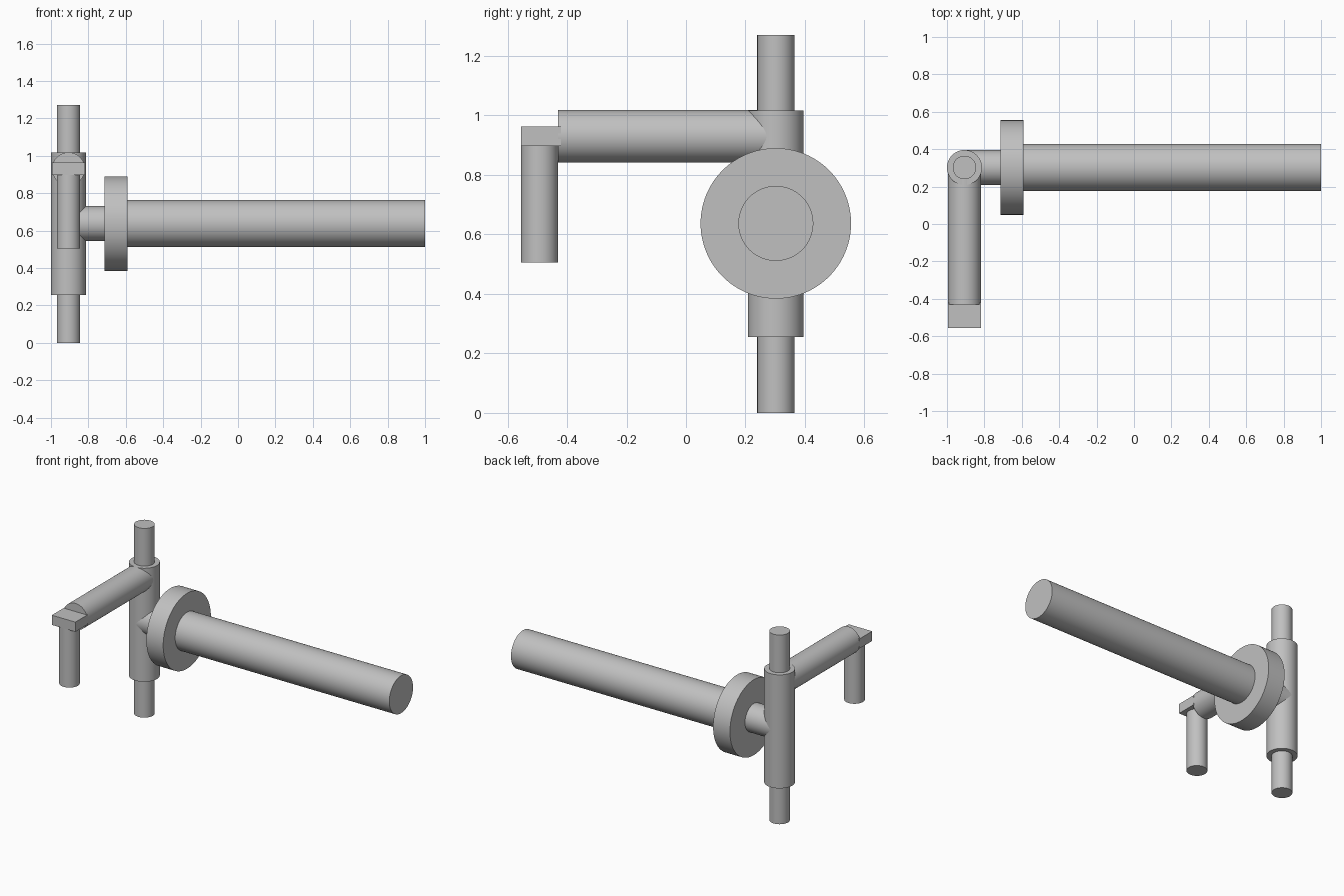
import bpy
from math import radians
from mathutils import Vector

cube = bpy.data.objects.get("Cube")
if cube:
    bpy.data.objects.remove(cube, do_unlink=True)

GREY = (0.53, 0.53, 0.53, 1)
metal = bpy.data.materials.new("plain_grey")
metal.use_nodes = True
metal.diffuse_color = GREY
metal.node_tree.nodes["Principled BSDF"].inputs["Base Color"].default_value = GREY

POST_X, POST_Y = -0.9065, 0.302   # vertical post axis
HANDLE_Z = 0.637                  # handle axis height
ARM_Z = 0.93                      # arm axis height
TIP_Y = -0.4925                   # pin axis at the arm tip


def rod(name, start, end, radius):
    """Smooth cylinder running between two points."""
    a, b = Vector(start), Vector(end)
    axis = b - a
    bpy.ops.mesh.primitive_cylinder_add(vertices=96, radius=radius, depth=axis.length,
                                        location=(a + b) / 2)
    ob = bpy.context.object
    ob.name = name
    ob.rotation_euler = axis.to_track_quat('Z', 'Y').to_euler()
    ob.data.materials.append(metal)
    bpy.ops.object.shade_smooth_by_angle(angle=radians(30))
    return ob


def upright(name, y, z0, z1, radius):
    return rod(name, (POST_X, y, z0), (POST_X, y, z1), radius)


def sideways(name, x0, x1, radius):
    return rod(name, (x0, POST_Y, HANDLE_Z), (x1, POST_Y, HANDLE_Z), radius)


# Vertical post: thin spindle through a thicker sleeve
upright("spindle", POST_Y, 0, 1.27, 0.0625)
upright("sleeve", POST_Y, 0.255, 1.017, 0.0935)

# Handle: neck, round flange and grip
sideways("neck", POST_X, -0.70, 0.0935)
sideways("flange", -0.715, -0.59, 0.253)
sideways("grip", -0.60, 1.0, 0.126)

# Forward arm with a flat tongue and a hanging pin
rod("arm", (POST_X, POST_Y, ARM_Z), (POST_X, -0.43, ARM_Z), 0.088)
bpy.ops.mesh.primitive_cube_add(size=1, location=(POST_X, -0.4875, ARM_Z))
tongue = bpy.context.object
tongue.name = "tongue"
tongue.scale = (0.175, 0.135, 0.065)
tongue.data.materials.append(metal)
upright("pin", TIP_Y, 0.505, 0.90, 0.0625)
